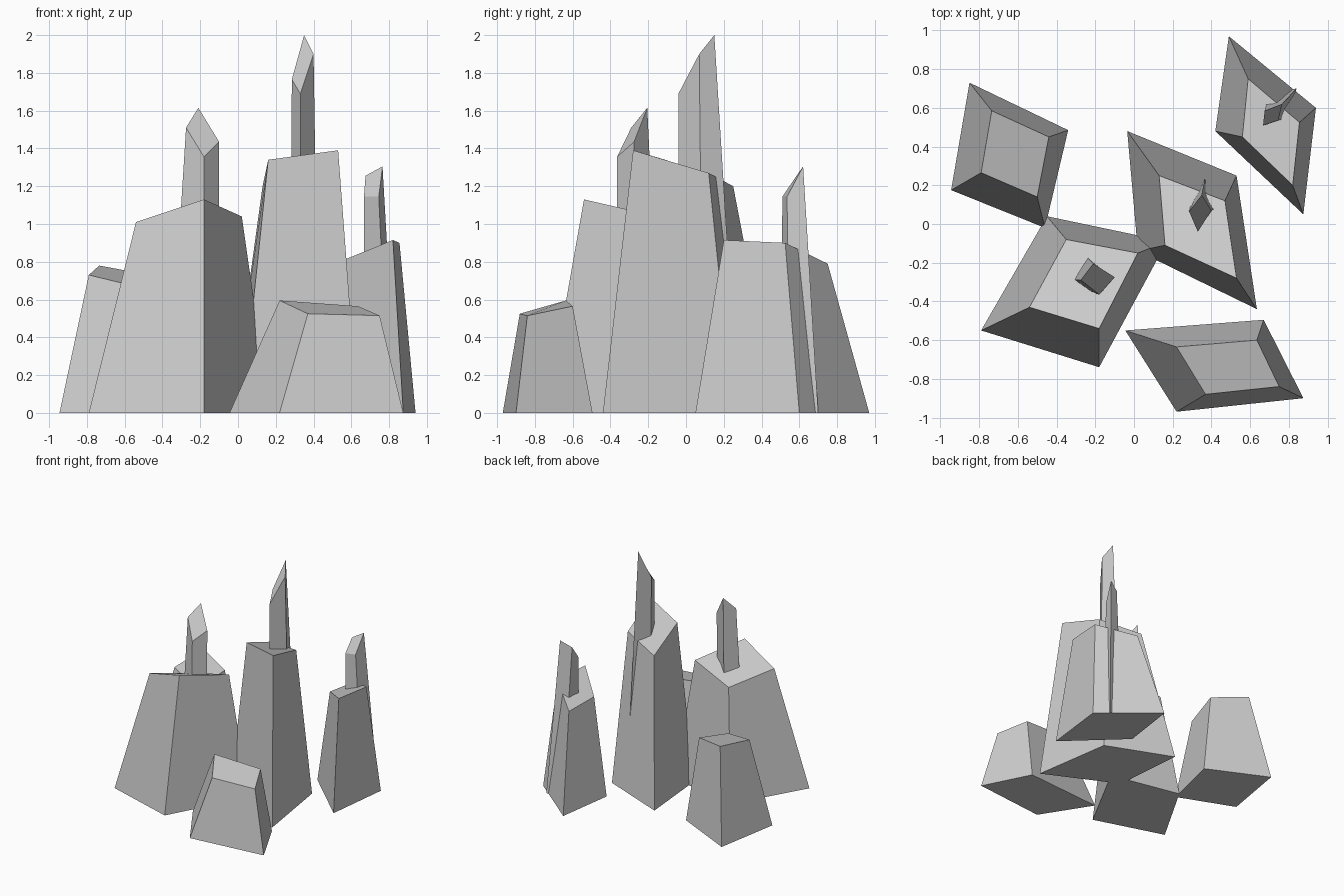
import bpy, bmesh


def crystal(name, base, top):
    """Four-sided tapering shard from a ground outline to a slanted top outline."""
    bm = bmesh.new()
    lo = [bm.verts.new((x, y, 0)) for x, y in base]
    hi = [bm.verts.new(p) for p in top]
    bm.faces.new(lo[::-1])
    bm.faces.new(hi)
    for i in range(4):
        j = (i + 1) % 4
        bm.faces.new((lo[i], lo[j], hi[j], hi[i]))
    bmesh.ops.recalc_face_normals(bm, faces=bm.faces)
    mesh = bpy.data.meshes.new(name)
    bm.to_mesh(mesh)
    bm.free()
    obj = bpy.data.objects.new(name, mesh)
    bpy.context.collection.objects.link(obj)
    return obj


# Broad pillars
crystal("front_left_pillar",
        [(-.79, -.55), (-.18, -.74), (.17, -.09), (-.45, .04)],
        [(-.54, -.43, 1.01), (-.18, -.54, 1.13), (.02, -.15, 1.04), (-.35, -.08, .93)])
crystal("centre_pillar",
        [(-.035, .48), (.02, -.14), (.635, -.44), (.53, .25)],
        [(.13, .25, 1.20), (.16, -.11, 1.34), (.53, -.28, 1.39), (.47, .12, 1.27)])
crystal("back_right_pillar",
        [(.49, .97), (.42, .48), (.875, .05), (.94, .60)],
        [(.59, .75, .79), (.56, .45, .81), (.82, .20, .915), (.855, .525, .90)])

# Short stumps
crystal("front_stump",
        [(-.045, -.55), (.22, -.97), (.875, -.90), (.67, -.495)],
        [(.22, -.635, .595), (.37, -.88, .525), (.75, -.84, .515), (.635, -.60, .565)])
crystal("back_left_stump",
        [(-.85, .73), (-.945, .175), (-.46, -.02), (-.34, .485)],
        [(-.735, .585, .78), (-.79, .265, .73), (-.50, .14, .66), (-.44, .45, .725)])

# Slim spires running up through the three pillars
crystal("front_left_spire",
        [(-.37, -.285), (-.18, -.37), (-.10, -.28), (-.28, -.13)],
        [(-.275, -.29, 1.51), (-.18, -.365, 1.355), (-.10, -.275, 1.435), (-.21, -.205, 1.615)])
crystal("centre_spire",
        [(.275, .085), (.33, -.04), (.43, .09), (.375, .275)],
        [(.285, .065, 1.765), (.33, -.04, 1.69), (.40, .07, 1.90), (.35, .15, 2.0)])
crystal("back_right_spire",
        [(.70, .68), (.67, .505), (.80, .55), (.84, .70)],
        [(.675, .585, 1.255), (.667, .51, 1.145), (.745, .535, 1.145), (.765, .62, 1.305)])
